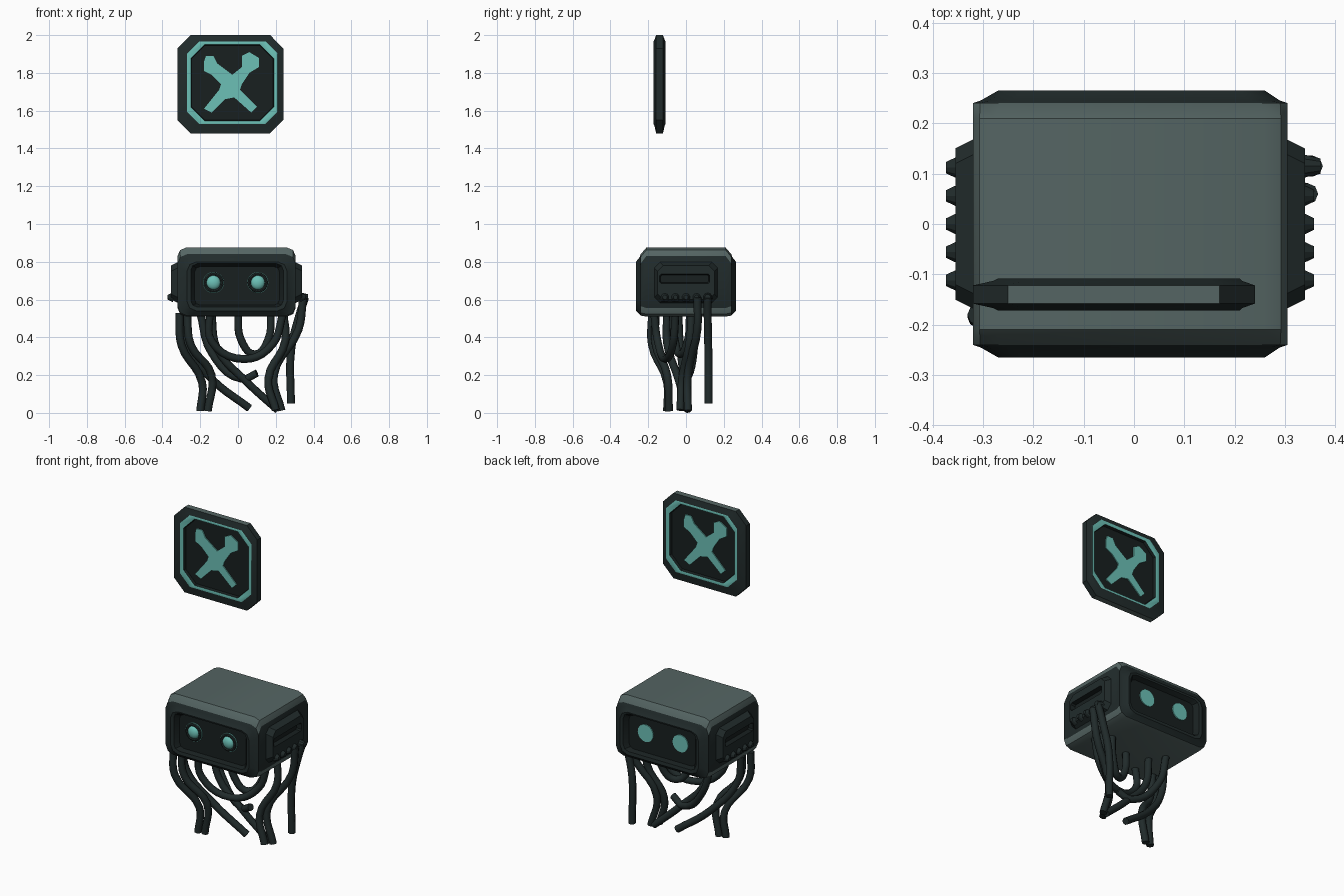
import bpy, bmesh, math
from mathutils import Vector

cube = bpy.data.objects.get("Cube")
if cube:
    bpy.data.objects.remove(cube, do_unlink=True)


def material(name, r, g, b):
    m = bpy.data.materials.new(name)
    m.use_nodes = True
    m.diffuse_color = (r, g, b, 1)
    m.node_tree.nodes["Principled BSDF"].inputs["Base Color"].default_value = (r, g, b, 1)
    return m


GREY, DARK, BLACK, TEAL = range(4)
MATERIALS = [
    material("shell grey", .09, .13, .125),
    material("dark metal", .015, .024, .024),
    material("panel black", .009, .014, .014),
    material("glowing teal", .15, .53, .47),
]


def finish(name, bm, angle=30):
    """Turn a bmesh into a named, smooth-shaded object."""
    bmesh.ops.recalc_face_normals(bm, faces=bm.faces)
    mesh = bpy.data.meshes.new(name)
    bm.to_mesh(mesh)
    bm.free()
    for m in MATERIALS:
        mesh.materials.append(m)
    obj = bpy.data.objects.new(name, mesh)
    bpy.context.collection.objects.link(obj)
    bpy.ops.object.select_all(action='DESELECT')
    obj.select_set(True)
    bpy.context.view_layer.objects.active = obj
    bpy.ops.object.shade_smooth_by_angle(angle=math.radians(angle))
    return obj


def outline(u0, u1, v0, v1, c, n):
    """Rectangle with corners cut by c, in n steps each."""
    corners = [(u1 - c, v1 - c), (u0 + c, v1 - c), (u0 + c, v0 + c), (u1 - c, v0 + c)]
    pts = []
    for q, (u, v) in enumerate(corners):
        for i in range(n + 1):
            a = (q + i / n) * math.pi / 2
            pts.append((u + c * math.cos(a), v + c * math.sin(a)))
    return pts


def loft(name, axis, rings, bands, caps, n, top_limit=.3):
    """Skin a row of outlines; band GREY keeps grey only where it faces up or down."""
    bm = bmesh.new()
    rows = []
    for d, *box in rings:
        pts = outline(*box, n)
        rows.append([bm.verts.new((u, d, v) if axis == 'y' else (d, u, v)) for u, v in pts])
    for a, b, mat in zip(rows, rows[1:], bands):
        for i in range(len(a)):
            j = (i + 1) % len(a)
            bm.faces.new((a[i], a[j], b[j], b[i])).material_index = mat
    for row in (rows[0], rows[-1]):
        bm.faces.new(row).material_index = caps
    bmesh.ops.recalc_face_normals(bm, faces=bm.faces)
    for f in bm.faces:
        if f.material_index == GREY and abs(f.normal.z) < top_limit:
            f.material_index = DARK
    return finish(name, bm)


def two_sided(half, centre):
    """Repeat the front outlines on the back, mirrored about a plane."""
    return half + [(2 * centre - d, *box) for d, *box in reversed(half)]


# Head shell with a recessed face on the front and the back
head = [
    (-.235, -.23, .22, .57, .775, .03),
    (-.262, -.25, .24, .56, .79, .035),
    (-.265, -.27, .26, .54, .80, .05),
    (-.245, -.305, .29, .52, .825, .06),
    (-.24, -.32, .305, .515, .84, .05),
    (-.21, -.32, .305, .51, .875, .045),
]
half_bands = [BLACK, DARK, DARK, DARK, GREY]
loft("head_shell", 'y', two_sided(head, 0), half_bands + [GREY] + half_bands[::-1], BLACK, 2)

# Floating sign with a raised glowing border on both sides
sign = [
    (-.152, -.245, .185, 1.55, 1.945, .07),
    (-.168, -.25, .19, 1.545, 1.95, .075),
    (-.172, -.27, .21, 1.53, 1.967, .065),
    (-.167, -.28, .215, 1.52, 1.975, .06),
    (-.158, -.32, .24, 1.48, 2, .07),
]
half_bands = [BLACK, TEAL, DARK, DARK]
loft("sign_frame", 'y', two_sided(sign, -.14), half_bands + [GREY] + half_bands[::-1], BLACK, 1, .9)

# Crossed tools on the sign, readable from both sides
tools = [(-.18, 1.86), (-.17, 1.89), (-.13, 1.89), (-.11, 1.85), (-.03, 1.79), (.02, 1.83),
         (.02, 1.89), (.06, 1.91), (.11, 1.88), (.11, 1.83), (.06, 1.8), (.02, 1.74),
         (.01, 1.71), (.1, 1.62), (.07, 1.59), (-.02, 1.67), (-.07, 1.66), (-.14, 1.59),
         (-.18, 1.61), (-.1, 1.71), (-.09, 1.74), (-.14, 1.79), (-.18, 1.81)]
for side, y, flip in (("front", -.159, False), ("back", -.127, True)):
    bm = bmesh.new()
    verts = [bm.verts.new((-.08 - x if flip else x, y, z)) for x, z in tools]
    face = bm.faces.new(verts)
    face.material_index = TEAL
    moved = bmesh.ops.extrude_face_region(bm, geom=[face])["geom"]
    bmesh.ops.translate(bm, vec=(0, .006, 0), verts=[g for g in moved if isinstance(g, bmesh.types.BMVert)])
    finish("tools_emblem_" + side, bm)


def paint(obj, mat):
    for p in obj.data.polygons:
        p.material_index = mat


def cone(name, base, tip, r1, r2, mat, sides=16):
    """Cone or disc running from base to tip."""
    base, tip = Vector(base), Vector(tip)
    d = tip - base
    bm = bmesh.new()
    bmesh.ops.create_cone(bm, cap_ends=True, segments=sides, radius1=r1, radius2=r2, depth=d.length)
    bmesh.ops.transform(bm, matrix=d.to_track_quat('Z', 'Y').to_matrix().to_4x4(), verts=bm.verts)
    bmesh.ops.translate(bm, vec=(base + tip) / 2, verts=bm.verts)
    paint(finish(name, bm), mat)


# Eyes: domed lenses in rings on the front, flat lenses on the back
for side, x in (("right", -.13), ("left", .105)):
    cone(f"front_eye_disc_{side}", (x, -.234, .69), (x, -.24, .69), .056, .056, TEAL, 20)
    cone(f"back_eye_{side}", (x, .234, .69), (x, .241, .69), .052, .052, TEAL, 20)
    bpy.ops.mesh.primitive_torus_add(location=(x, -.241, .69), rotation=(math.pi / 2, 0, 0),
                                     major_radius=.045, minor_radius=.009,
                                     major_segments=20, minor_segments=8)
    ring = bpy.context.object
    ring.name = f"front_eye_ring_{side}"
    ring.data.materials.append(MATERIALS[DARK])
    bm = bmesh.new()
    bmesh.ops.create_uvsphere(bm, u_segments=16, v_segments=10, radius=.038)
    bmesh.ops.scale(bm, vec=(1, .6, 1), verts=bm.verts)
    bmesh.ops.translate(bm, vec=(x, -.24, .69), verts=bm.verts)
    paint(finish(f"front_eye_lens_{side}", bm, 60), TEAL)

# Side plates with a slot, and a row of sockets under each
for side, s, wall in (("right", -1, .315), ("left", 1, .30)):
    plate = [
        (s * wall, -.17, .17, .58, .80, .03),
        (s * (wall + .04), -.15, .15, .6, .78, .03),
        (s * (wall + .04), -.14, .125, .685, .735, .008),
        (s * (wall + .012), -.135, .12, .69, .73, .008),
    ]
    loft(f"side_plate_{side}", 'x', plate, [DARK, DARK, BLACK], BLACK, 1)
    for i in range(5):
        y = -.112 + i * .056
        cone(f"socket_{side}_{i + 1}", (s * (wall + .03), y, .612), (s * (wall + .058), y, .612),
             .026, .012, DARK, 10)
# Large plug where the long cables leave the left side
cone("cable_plug", (.33, .115, .612), (.37, .115, .612), .026, .016, DARK, 10)

# Hanging cables
cables = {
    "outer_right": [(-.31, -.18, .53), (-.3, -.18, .36), (-.19, -.1, .16), (-.2, -.1, .01)],
    "inner_right": [(-.27, -.16, .53), (-.25, -.16, .36), (-.14, -.1, .2), (-.16, -.09, .01)],
    "long_loop": [(-.15, -.17, .53), (-.14, -.15, .38), (.03, -.11, .285), (.18, -.07, .36), (.24, -.055, .53)],
    "short_loop": [(.0, -.07, .53), (.015, -.06, .39), (.09, -.03, .31), (.16, .01, .39), (.175, .02, .53)],
    "low_sweep": [(-.3, -.1, .53), (-.28, -.1, .37), (-.14, -.04, .18), (.06, 0, .025)],
    "cross_sweep": [(-.14, -.04, .53), (-.11, -.03, .34), (.04, -.01, .17), (.21, .01, .015)],
    "stub": [(-.2, .04, .53), (-.14, .04, .32), (.02, 0, .18), (.1, -.02, .21)],
    "left_tail": [(.345, .06, .612), (.32, .06, .44), (.19, .01, .2), (.23, .01, .012)],
    "left_inner": [(.24, .03, .53), (.25, .02, .38), (.16, -.02, .18), (.2, -.03, .015)],
    "left_drop": [(.355, .115, .612), (.32, .115, .5), (.282, .118, .34), (.28, .12, .05)],
}
for name, pts in cables.items():
    curve = bpy.data.curves.new("cable_" + name, 'CURVE')
    curve.dimensions = '3D'
    curve.bevel_depth = .021
    curve.bevel_resolution = 2
    curve.resolution_u = 5
    curve.use_fill_caps = True
    spline = curve.splines.new('BEZIER')
    spline.bezier_points.add(len(pts) - 1)
    for point, co in zip(spline.bezier_points, pts):
        point.co = co
        point.handle_left_type = point.handle_right_type = 'AUTO'
    curve.materials.append(MATERIALS[DARK])
    bpy.context.collection.objects.link(bpy.data.objects.new("cable_" + name, curve))
